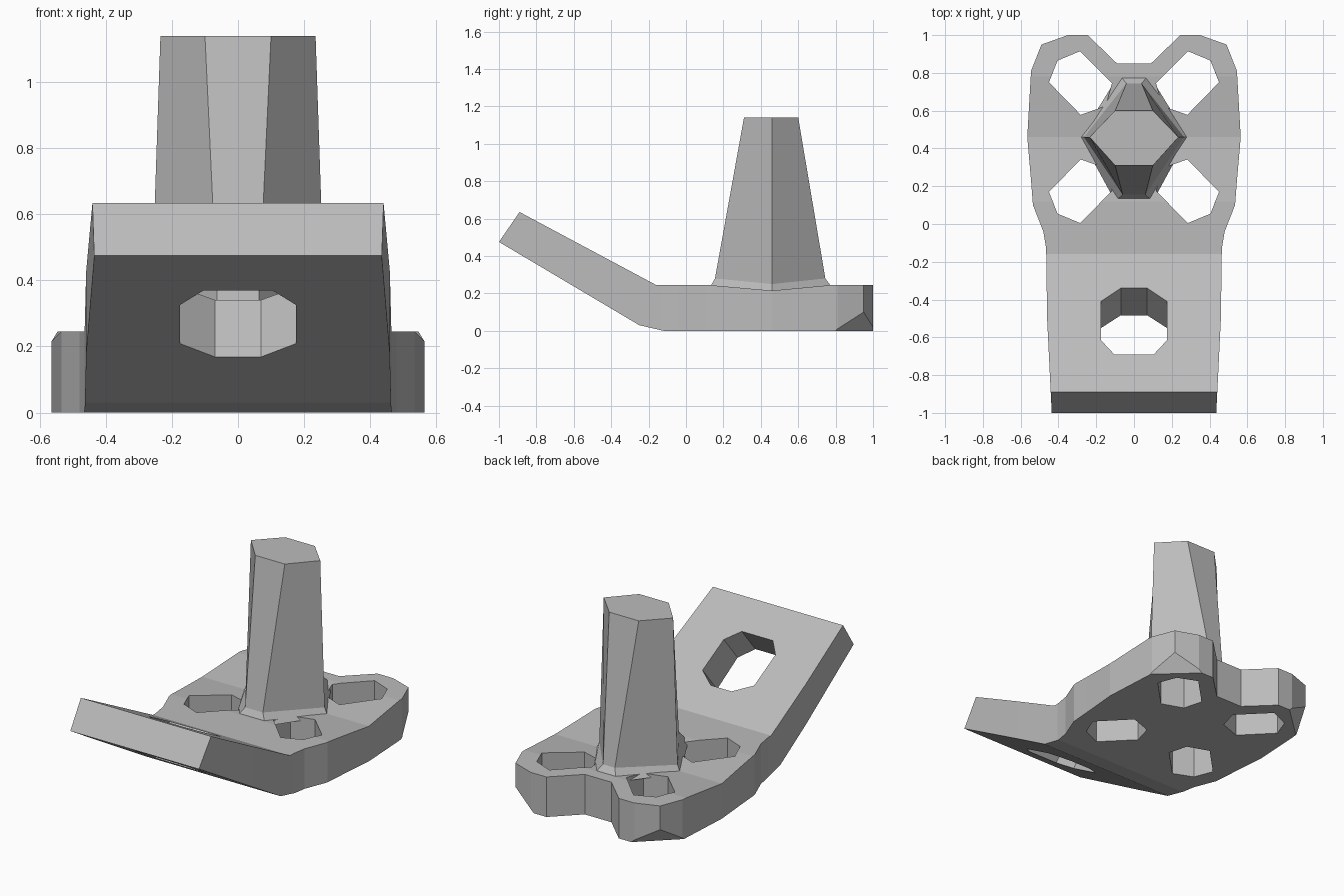
import bpy
import bmesh
from mathutils import Vector

cube = bpy.data.objects.get("Cube")
if cube:
    bpy.data.objects.remove(cube)

grey = bpy.data.materials.new("plain_grey")
grey.use_nodes = True
GREY = (0.5, 0.5, 0.5, 1)
grey.diffuse_color = GREY
grey.node_tree.nodes["Principled BSDF"].inputs["Base Color"].default_value = GREY

MID_Y = 0.46   # centre line of the post and the four openings


def loft(name, lower, upper):
    """Solid between two matching rings of points."""
    bm = bmesh.new()
    a = [bm.verts.new(p) for p in lower]
    b = [bm.verts.new(p) for p in upper]
    bm.faces.new(a)
    bm.faces.new(b)
    for i in range(len(a)):
        j = (i + 1) % len(a)
        bm.faces.new((a[i], a[j], b[j], b[i]))
    bmesh.ops.recalc_face_normals(bm, faces=bm.faces)
    mesh = bpy.data.meshes.new(name)
    bm.to_mesh(mesh)
    bm.free()
    obj = bpy.data.objects.new(name, mesh)
    bpy.context.collection.objects.link(obj)
    mesh.materials.append(grey)
    return obj


def prism(name, ring, z0, z1):
    return loft(name, [(x, y, z0) for x, y in ring], [(x, y, z1) for x, y in ring])


def mirror_x(half):
    return half + [(-x, y) for x, y in reversed(half)]


def combine(target, tool, operation):
    """Apply a boolean and remove the tool."""
    mod = target.modifiers.new("cut", "BOOLEAN")
    mod.operation = operation
    mod.solver = "EXACT"
    mod.object = tool
    bpy.context.view_layer.objects.active = target
    bpy.ops.object.modifier_apply(modifier=mod.name)
    bpy.data.objects.remove(tool)


# Bent plate: side profile swept across x
profile = [(1, 0), (1, 0.245), (0.78, 0.245), (MID_Y, 0.215), (0.12, 0.245),
           (-0.16, 0.245), (-0.89, 0.635), (-1, 0.475), (-0.25, 0.03), (-0.12, 0)]
plate = loft("bent_plate", [(-0.7, y, z) for y, z in profile],
             [(0.7, y, z) for y, z in profile])

# Trim to the lobed plan outline
outline = mirror_x([(0.09, 0.85), (0.245, 1), (0.35, 1), (0.49, 0.95), (0.545, 0.81),
                    (0.565, MID_Y), (0.545, 0.23), (0.535, 0.1), (0.48, -0.04),
                    (0.465, -0.13), (0.46, -0.5), (0.435, -1.01)])
combine(plate, prism("outline_cutter", outline, -0.3, 1), "INTERSECT")

# Four openings around the post
opening = [(0.285, 0.455), (0.405, 0.405), (0.45, 0.29), (0.282, 0.118),
           (0.15, 0.165), (0.117, 0.285)]
for sx in (1, -1):
    for sy in (1, -1):
        ring = [(sx * x, MID_Y + sy * y) for x, y in opening]
        combine(plate, prism("opening_cutter", ring, -0.3, 0.6), "DIFFERENCE")

# Slot through the sloping tab
slot = mirror_x([(0.07, -0.34), (0.175, -0.41), (0.175, -0.615), (0.105, -0.69)])
rim = [Vector((x, y, 0.245 - (y + 0.16) * 0.534)) for x, y in slot]
axis = Vector((0, 0.137, 0.165))
combine(plate, loft("slot_cutter", [p - axis * 2 for p in rim], [p + axis for p in rim]),
        "DIFFERENCE")

# Chamfer the lower rear corners
bm = bmesh.new()
bm.from_mesh(plate.data)
for s in (1, -1):
    cut = bmesh.ops.bisect_plane(bm, geom=bm.verts[:] + bm.edges[:] + bm.faces[:],
                                 plane_co=(s * 0.545, 0.8, 0),
                                 plane_no=(s * 0.68, 0.73, -0.72), clear_outer=True)
    edges = [e for e in cut["geom_cut"] if isinstance(e, bmesh.types.BMEdge)]
    bmesh.ops.holes_fill(bm, edges=edges)
bmesh.ops.recalc_face_normals(bm, faces=bm.faces)
bm.to_mesh(plate.data)
bm.free()


# Tapered six-sided post with a small flared foot
def hexagon(wide, front_x, front_y, back_x, back_y, z, side_z=None):
    ring = mirror_x([(back_x, back_y), (wide, MID_Y), (front_x, front_y)])
    return [(x, y, side_z if side_z and y == MID_Y else z) for x, y in ring]


foot = hexagon(0.285, 0.1, 0.12, 0.08, 0.79, 0.22, 0.2)
ankle = hexagon(0.265, 0.06, 0.155, 0.04, 0.745, 0.28, 0.25)
top = hexagon(0.235, 0.1, 0.31, 0.1, 0.6, 1.14)
loft("post", ankle, top)
loft("post_foot", foot, ankle)
